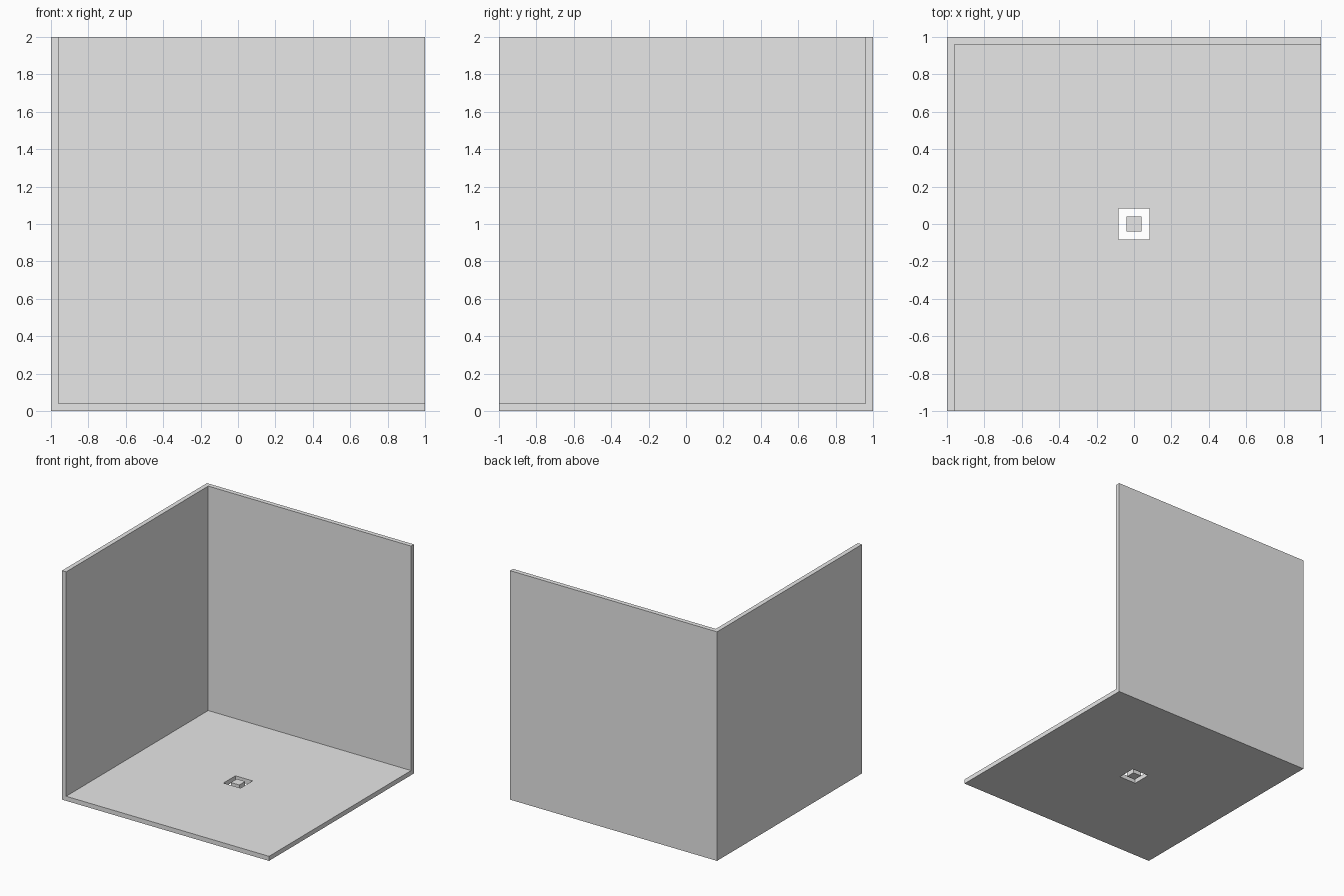
import bpy
import bmesh
from mathutils import Matrix, Vector

default_cube = bpy.data.objects.get("Cube")
if default_cube:
    bpy.data.objects.remove(default_cube, do_unlink=True)

T = 0.04      # panel thickness
HOLE = 0.083  # half width of the floor opening
PLUG = 0.041  # half width of the centre block

grey = bpy.data.materials.new("light grey")
grey.use_nodes = True
colour = (0.8, 0.8, 0.8, 1)
grey.diffuse_color = colour
grey.node_tree.nodes["Principled BSDF"].inputs["Base Color"].default_value = colour


def finish(name, bm):
    mesh = bpy.data.meshes.new(name)
    bmesh.ops.recalc_face_normals(bm, faces=bm.faces)
    bm.to_mesh(mesh)
    bm.free()
    mesh.materials.append(grey)
    obj = bpy.data.objects.new(name, mesh)
    bpy.context.collection.objects.link(obj)
    return obj


def box(name, low, high):
    low, high = Vector(low), Vector(high)
    bm = bmesh.new()
    place = Matrix.Translation((low + high) / 2) @ Matrix.Diagonal((*(high - low), 1))
    bmesh.ops.create_cube(bm, size=1, matrix=place)
    return finish(name, bm)


def square_frame(name, outer, inner, height):
    """Square slab with a square opening through it."""
    bm = bmesh.new()
    corners = [(-1, -1), (1, -1), (1, 1), (-1, 1)]
    rings = [[bm.verts.new((x * r, y * r, z)) for x, y in corners]
             for r, z in ((outer, 0), (outer, height), (inner, height), (inner, 0))]
    for a, b in zip(rings, rings[1:] + rings[:1]):
        for i in range(4):
            j = (i + 1) % 4
            bm.faces.new((a[i], a[j], b[j], b[i]))
    return finish(name, bm)


# Floor with its opening, and the loose block in the middle
square_frame("floor", 1, HOLE, T)
box("centre_block", (-PLUG, -PLUG, 0), (PLUG, PLUG, T))

# Two walls meeting at the back corner
box("side_wall", (-1, -1, T), (-1 + T, 1, 2))
box("back_wall", (-1 + T, 1 - T, T), (1, 1, 2))
